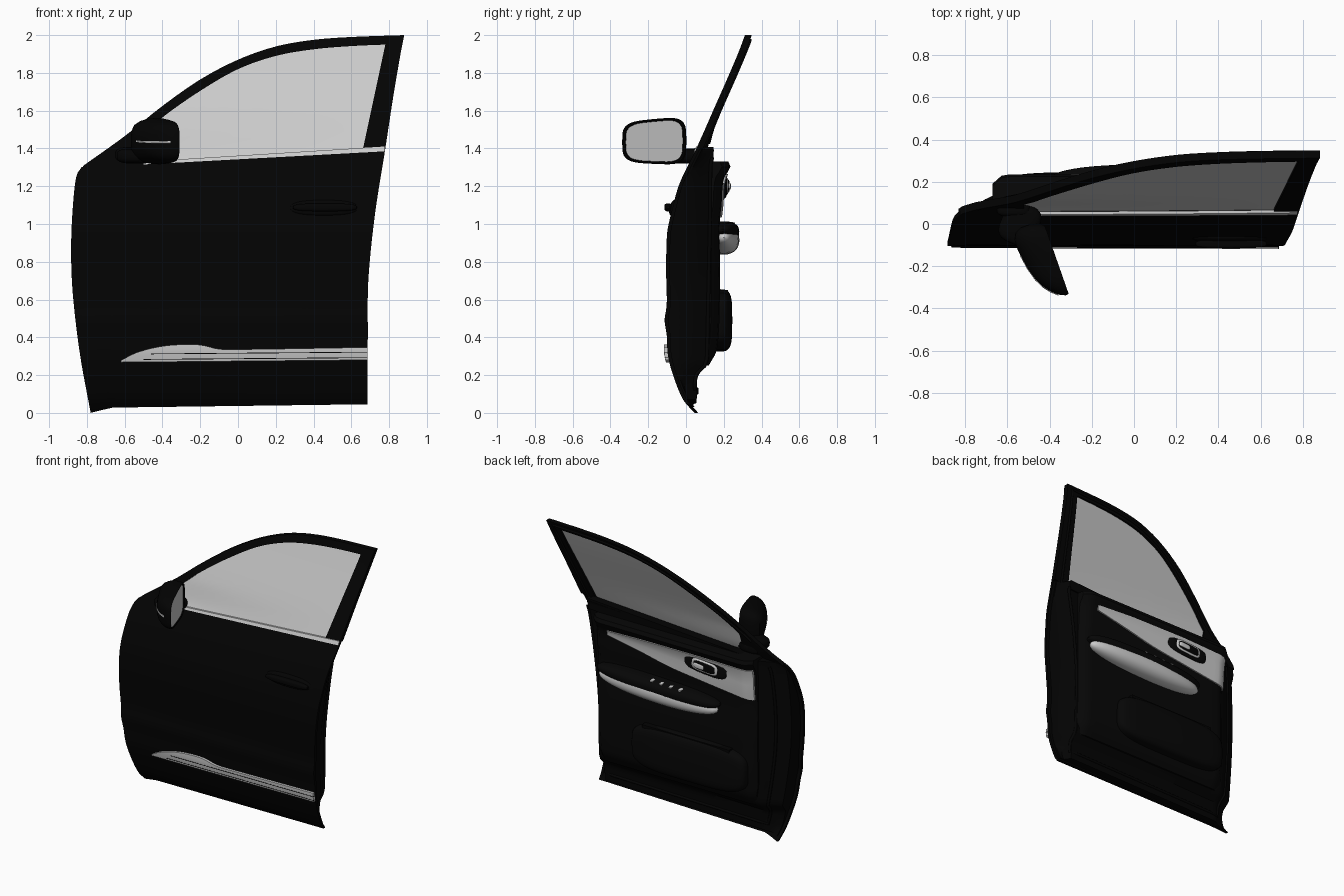
import bpy, bmesh, math

if "Cube" in bpy.data.objects:
    bpy.data.objects.remove(bpy.data.objects["Cube"])

def material(name, v):
    m = bpy.data.materials.new(name)
    m.diffuse_color = (v, v, v, 1)
    m.use_nodes = True
    m.node_tree.nodes["Principled BSDF"].inputs["Base Color"].default_value = m.diffuse_color
    return m

BLACK = material("black", 0.001)
TRIM = material("trim_black", 0.002)

def lin(t, pts):
    if t <= pts[0][0]: return pts[0][1]
    for (a, p), (b, q) in zip(pts, pts[1:]):
        if t <= b: return p + (q - p) * (t - a) / (b - a)
    return pts[-1][1]

def smooth(t, pts):
    """Hermite interpolation through (t, value) points."""
    n = len(pts)
    def tan(i):
        a, b = pts[max(i - 1, 0)], pts[min(i + 1, n - 1)]
        return (b[1] - a[1]) / (b[0] - a[0])
    t = min(max(t, pts[0][0]), pts[-1][0])
    i = next(k for k in range(n - 1) if t <= pts[k + 1][0])
    h = pts[i + 1][0] - pts[i][0]
    s = (t - pts[i][0]) / h
    return ((2*s**3 - 3*s*s + 1) * pts[i][1] + (s**3 - 2*s*s + s) * h * tan(i)
            + (3*s*s - 2*s**3) * pts[i + 1][1] + (s**3 - s*s) * h * tan(i + 1))

def build(name, verts, faces, mat=None):
    me = bpy.data.meshes.new(name)
    me.from_pydata(verts, [], faces)
    bm = bmesh.new(); bm.from_mesh(me)
    bmesh.ops.recalc_face_normals(bm, faces=bm.faces)
    bm.to_mesh(me); bm.free()
    ob = bpy.data.objects.new(name, me)
    bpy.context.collection.objects.link(ob)
    if mat: me.materials.append(mat)
    return ob

def slab(name, rows, yf, yb, mat=None):
    """Closed plate from an (x, z) grid with a front and a back depth function."""
    nr, nc = len(rows), len(rows[0])
    flat = [p for r in rows for p in r]
    N = len(flat)
    V = [(x, yf(x, z), z) for x, z in flat] + [(x, yb(x, z), z) for x, z in flat]
    F = []
    for i in range(nr - 1):
        for j in range(nc - 1):
            q = [i*nc + j, i*nc + j + 1, (i+1)*nc + j + 1, (i+1)*nc + j]
            F += [q, [k + N for k in reversed(q)]]
    rim = ([j for j in range(nc)] + [i*nc + nc - 1 for i in range(1, nr)]
           + [(nr-1)*nc + j for j in range(nc - 2, -1, -1)] + [i*nc for i in range(nr - 2, 0, -1)])
    F += [[a, b, b + N, a + N] for a, b in zip(rim, rim[1:] + rim[:1])]
    return build(name, V, F, mat)

def ruled(A, B, n):
    return [[(a[0] + (b[0]-a[0])*k/n, a[1] + (b[1]-a[1])*k/n) for k in range(n + 1)] for a, b in zip(A, B)]

def band(x0, x1, lo, hi, n=30, k=4):
    xs = [x0 + (x1 - x0) * i / n for i in range(n + 1)]
    return ruled([(x, lo(x)) for x in xs], [(x, hi(x)) for x in xs], k)

def blob(name, loc, size, mat=None, p=0.6, rot=(0, 0, 0), seg=32):
    """Rounded block: a sphere squared off by power p."""
    bm = bmesh.new()
    bmesh.ops.create_uvsphere(bm, u_segments=seg, v_segments=seg // 2, radius=1)
    for v in bm.verts:
        v.co = [math.copysign(abs(c)**p, c) * s / 2 if abs(c) > 1e-5 else 0 for c, s in zip(v.co, size)]
    me = bpy.data.meshes.new(name)
    bm.to_mesh(me); bm.free()
    ob = bpy.data.objects.new(name, me)
    bpy.context.collection.objects.link(ob)
    ob.location, ob.rotation_euler = loc, rot
    if mat: me.materials.append(mat)
    return ob

# Master profiles: skin depth by height, front and rear edges, roof lines
SKIN = [(0, .045), (.07, -.015), (.22, -.075), (.32, -.098), (.4, -.1), (.49, -.113), (.57, -.102), (.75, -.105),
        (.95, -.1), (1.05, -.08), (1.2, -.04), (1.3, .005), (1.4, .055), (1.66, .17), (1.8, .232), (1.95, .295), (2, .312)]
LEFT = [(0, -.78), (.3, -.835), (.6, -.872), (.8, -.883), (1, -.88), (1.22, -.862), (1.28, -.845), (1.31, -.82)]
RIGHT = [(0, .685), (.4, .687), (.7, .69), (1.05, .725), (1.4, .78), (1.7, .826), (2, .878)]
ROOF = [(-.81, 1.315), (-.6, 1.465), (-.4, 1.625), (-.2, 1.765), (0, 1.87), (.2, 1.94), (.4, 1.975), (.6, 1.99), (.88, 2)]
PANE = [(-.52, 1.46), (-.4, 1.565), (-.2, 1.705), (0, 1.82), (.2, 1.89), (.4, 1.925), (.6, 1.942), (.78, 1.95)]
def skin(x, z):
    # the shoulder follows the sloping belt line
    return smooth(z, SKIN) + .038 * (.78 - x) / 1.6 * lin(z, [(1.05, 0), (1.2, .45), (1.32, 1), (1.36, .9), (1.5, .1), (1.6, 0)])
off = lambda d: (lambda x, z: skin(x, z) + d)
belt = lambda x: 1.30 + .0625 * (x + .83)

def body(u0, u1, v0, v1, nu=24, nv=44):
    rows = []
    for i in range(nv + 1):
        v, r = v0 + (v1 - v0) * i / nv, []
        for j in range(nu + 1):
            u = u0 + (u1 - u0) * j / nu
            xn = -.8 + 1.55 * u
            zb = lin(xn, [(-.8, .0), (-.68, .028), (.7, .045)])
            z = zb + (belt(xn) - zb) * v
            L, R = smooth(z, LEFT), smooth(z, RIGHT)
            r.append((L + (R - L) * u, z))
        rows.append(r)
    return rows

# Outer skin and inner steel shell
slab("outer_skin", body(0, 1, 0, 1), skin, off(.02), BLACK)
def jamb(x, z):
    d = lin(z, [(0, .055), (.2, .06), (.26, .12), (1.3, .13), (1.4, .15)])
    rear = lin(smooth(z, RIGHT) - x, [(.015, .14), (.045, .08), (.08, 0)])
    return max(skin(x, z) + .03, d - lin(x, [(-.88, .12), (-.68, 0)]) - rear)
slab("inner_shell", body(.015, .985, .02, 1, 50), off(.012), jamb, BLACK)

# Window frame with front sail panel and rear pillar, then the glass
T = [i / 28 for i in range(29)]
outer = [(-.83, 1.295)] + [(-.81 + 1.69*t, smooth(-.81 + 1.69*t, ROOF)) for t in T]
inner = [(-.52, 1.32)] + [(-.52 + 1.3*t, smooth(-.52 + 1.3*t, PANE)) for t in T]
pane_top = inner[1:]
for k in range(1, 9):
    z = 2 - .6 * k / 8
    outer.append((smooth(z, RIGHT), z))
    inner.append((.78 - .12 * k / 8, 1.95 - .56 * k / 8))
slab("window_frame", ruled(outer, inner, 4), skin, off(.036), BLACK)
pane_low = [(-.52 + 1.19*t, belt(-.52 + 1.19*t) - .01) for t in T]
slab("window_glass", ruled(pane_low, pane_top, 10), off(.014), off(.022))
slab("belt_moulding", band(-.5, .775, lambda x: belt(x) - .005 - .008*(x + .56), lambda x: belt(x) + .01),
     off(-.006), off(.008))
slab("inner_belt_seal", band(-.62, .68, lambda x: belt(x) - .06, lambda x: belt(x) + .012),
     off(.03), lambda x, z: .145, BLACK)

# Lower side moulding with two dark grooves
top = lambda x: smooth(x, [(-.62, .278), (-.54, .318), (-.42, .35), (-.3, .362), (-.2, .36), (-.1, .338), (0, .336), (.68, .347)])
low = lambda x: .268 + .012 * (x + .62) / 1.3
slab("side_moulding", band(-.62, .685, low, top, 50, 6), off(-.018), off(.01))
for i, zc in enumerate((.287, .316)):
    slab(f"moulding_groove_{i}", band(-.5 + .04*i, .686, lambda x: zc - .002 + .008*x, lambda x: zc + .002 + .008*x, 30, 1),
         off(-.0195), off(0), BLACK)

# Outside handle
blob("handle_base", (.455, -.066, 1.085), (.36, .04, .085), BLACK, .8, (-.25, 0, 0))
blob("handle_grip", (.46, -.094, 1.088), (.34, .042, .042), BLACK, .65)

# Door trim card
CARD = [(.25, .12), (.34, .165), (.7, .18), (1.0, .178), (1.1, .188), (1.24, .2), (1.3, .235), (1.33, .225)]
def card(x, z):
    e = min(x + .67, .61 - x)
    return smooth(z, CARD) - .045 * max(0, 1 - e / .07)**2
slab("trim_card", [[(-.67 + .15*max(0, .4 - z) + (1.28 - .15*max(0, .4 - z)) * j / 30, z) for j in range(31)]
                   for z in [.25 + 1.08 * i / 40 for i in range(41)]], lambda x, z: .07, card, TRIM)

# Grey sweep insert with the release handle
slab("trim_insert", band(-.66, .49,
     lambda x: smooth(x, [(-.66, 1.03), (-.5, 1.05), (-.26, 1.08), (0, 1.115), (.23, 1.165), (.49, 1.215)]),
     lambda x: lin(x, [(-.66, 1.255), (-.26, 1.265), (.2, 1.262), (.49, 1.25)])), lambda x, z: card(x, z) - .01,
     lambda x, z: card(x, z) + .01)
blob("release_bezel", (-.3, .198, 1.2), (.34, .04, .12), TRIM, .6, (0, -.08, 0))
blob("release_ring", (-.3, .208, 1.2), (.21, .035, .085), None, .5, (0, -.08, 0))
blob("release_cup", (-.3, .216, 1.2), (.175, .03, .062), BLACK, .5, (0, -.08, 0))
blob("release_lever", (-.26, .225, 1.2), (.09, .025, .034), None, .5, (0, -.08, 0))

# Armrest: grey underside, black top pad, switches
blob("armrest_body", (.08, .2, .915), (.95, .165, .15), None, .9, (0, -.03, 0), 40)
blob("armrest_pad", (.08, .195, .958), (.98, .174, .105), TRIM, .8, (0, -.03, 0), 40)
for i in range(4):
    blob(f"window_switch_{i}", (.1 - .075*i, .235, 1.0 - .003*i), (.026, .05, .02), None, .5, seg=12)

# Map pocket
blob("map_pocket", (-.16, .17, .49), (.92, .15, .33), TRIM, .5, seg=40)
slab("pocket_slot", band(-.5, .2, lambda x: .628, lambda x: .65, 16, 1), lambda x, z: .17, lambda x, z: .222, BLACK)

# Rubber seals running round the shell and the window frame
def seal(name, pts, r):
    cu = bpy.data.curves.new(name, 'CURVE'); cu.dimensions = '3D'
    cu.bevel_depth, cu.bevel_resolution = r, 2
    s = cu.splines.new('POLY'); s.points.add(len(pts) - 1)
    for p, q in zip(s.points, pts): p.co = (*q, 1)
    cu.materials.append(BLACK)
    bpy.context.collection.objects.link(bpy.data.objects.new(name, cu))
g = body(.07, .95, .06, .97, 20, 30)
path = [r[0] for r in reversed(g)] + g[0][1:] + [r[-1] for r in g[1:]]
seal("door_seal", [(x, jamb(x, z), z) for x, z in path], .01)
mid = [((a[0] + b[0]) / 2, (a[1] + b[1]) / 2) for a, b in zip(outer[2:], inner[2:])]
seal("frame_seal", [(x, skin(x, z) + .036, z) for x, z in mid], .009)

# Wing mirror: lofted housing, glass, arm and a signal lamp wrapped round the housing
def loft(name, loops, mat, zs=1.0):
    V, F, n = [], [], 32
    for d, s in loops:
        for k in range(n):
            c, w = [math.copysign(abs(f)**.5, f) for f in (math.cos(2*math.pi*k/n), math.sin(2*math.pi*k/n))]
            y = -.168 + .17 * s * c
            V.append((-.425 - .35*y - d*(1.0 + 1.2*(y + .17)), y, 1.437 + .004*c + .119*s*w*zs*(1 + .1*c)))
    for i in range(len(loops) - 1):
        F += [[i*n + k, i*n + (k+1) % n, (i+1)*n + (k+1) % n, (i+1)*n + k] for k in range(n)]
    F += [list(range(n)), list(range(len(V) - n, len(V)))]
    return build(name, V, F, mat)
HOUSING = [(.02, .89), (.002, .92), (0, .96), (.02, 1), (.06, .98), (.1, .89), (.13, .75), (.15, .55), (.16, .25)]
loft("mirror_housing", HOUSING, BLACK)
loft("mirror_glass", [(.008, .89), (.03, .89)], None)
lamp = loft("signal_lamp", [(d + .004, s + .025) for d, s in HOUSING[4:]], None, .11)
bm = bmesh.new(); bm.from_mesh(lamp.data)
bmesh.ops.bisect_plane(bm, geom=bm.verts[:] + bm.edges[:] + bm.faces[:], plane_co=(0, -.15, 0),
                       plane_no=(0, 1, 0), clear_outer=True)
bm.to_mesh(lamp.data); bm.free()
blob("mirror_arm", (-.54, 0, 1.36), (.18, .2, .08), BLACK, .6, (0, 0, -.4))
blob("mirror_base", (-.57, .07, 1.365), (.16, .07, .08), BLACK, .6)

# Shading
for ob in list(bpy.context.scene.objects):
    if ob.type == 'MESH':
        bpy.ops.object.select_all(action='DESELECT')
        ob.select_set(True)
        bpy.context.view_layer.objects.active = ob
        bpy.ops.object.shade_smooth_by_angle(angle=math.radians(35))
